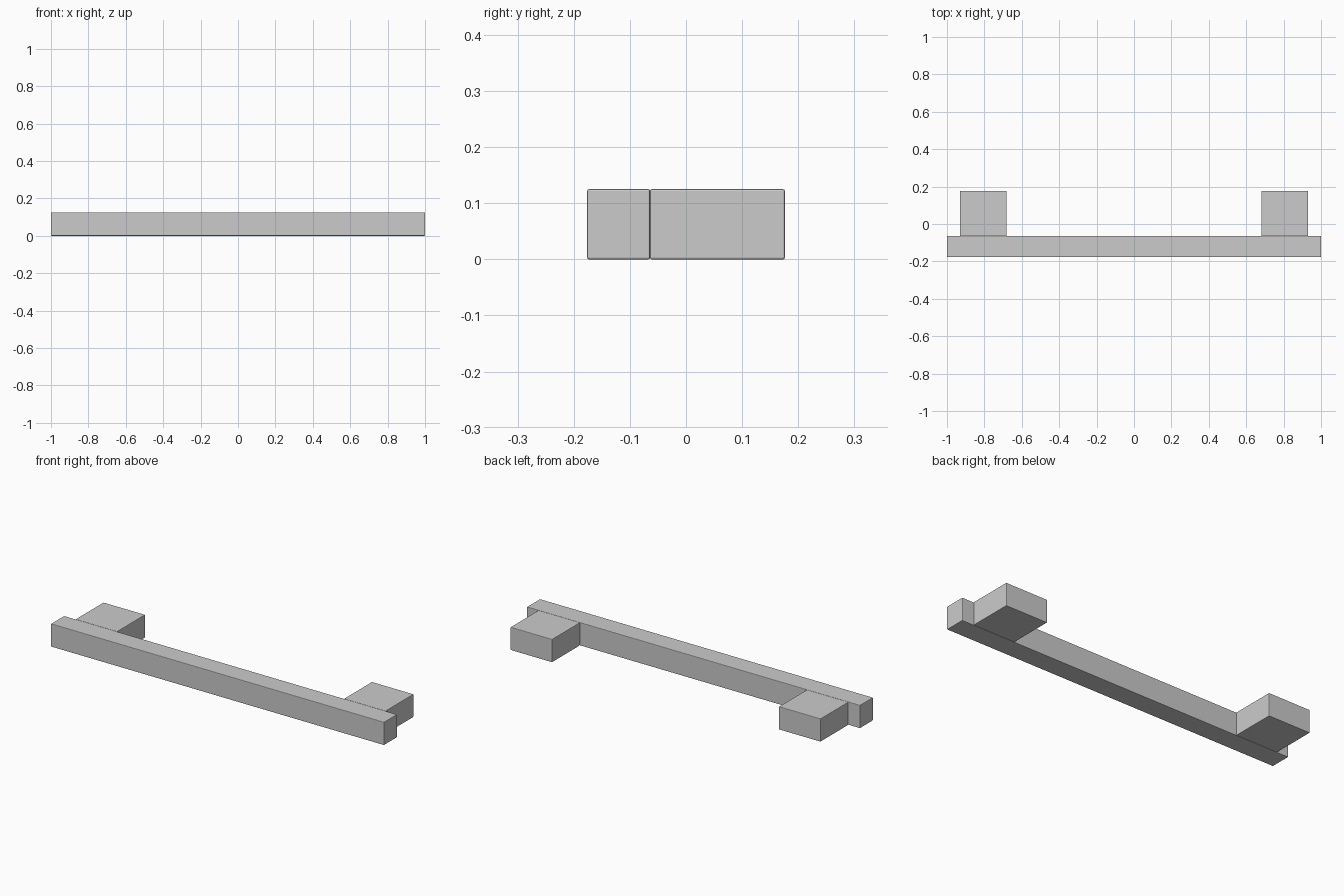
import bpy

if "Cube" in bpy.data.objects:
    bpy.data.objects.remove(bpy.data.objects["Cube"])

HEIGHT = 0.125


def box(name, x0, x1, y0, y1):
    """Softly bevelled box standing on the ground."""
    bpy.ops.mesh.primitive_cube_add(size=1, location=((x0 + x1) / 2, (y0 + y1) / 2, HEIGHT / 2))
    ob = bpy.context.object
    ob.name = name
    ob.scale = (x1 - x0, y1 - y0, HEIGHT)
    bpy.ops.object.transform_apply(location=False, rotation=False, scale=True)
    bevel = ob.modifiers.new("edge_bevel", 'BEVEL')
    bevel.width = 0.003
    bevel.segments = 2
    return ob


# Long front bar
box("front_bar", -1.0, 1.0, -0.176, -0.064)

# Mounting blocks behind each end
box("left_block", -0.931, -0.681, -0.064, 0.176)
box("right_block", 0.681, 0.931, -0.064, 0.176)
